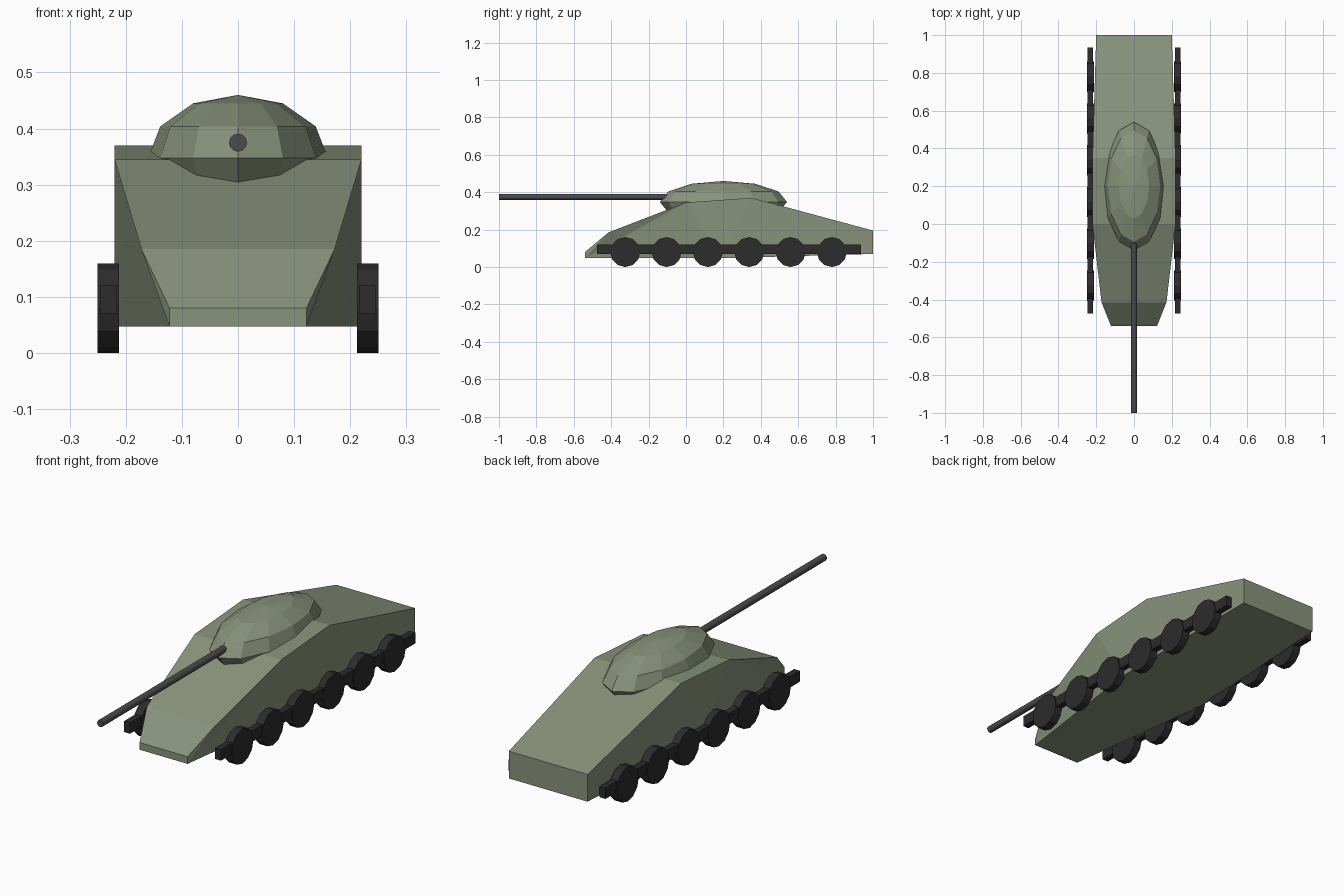
import bpy, math

if "Cube" in bpy.data.objects:
    bpy.data.objects.remove(bpy.data.objects["Cube"])

def material(name, c):
    m = bpy.data.materials.new(name)
    m.diffuse_color = (*c, 1)
    m.use_nodes = True
    m.node_tree.nodes["Principled BSDF"].inputs["Base Color"].default_value = m.diffuse_color
    return m

GREEN = material("olive_paint", (0.25, 0.29, 0.20))
STEEL = material("gun_steel", (0.07, 0.07, 0.07))
RUBBER = material("dark_rubber", (0.025, 0.025, 0.025))

def finish(name, mat):
    o = bpy.context.object
    o.name = name
    o.data.materials.append(mat)
    return o

def cylinder(name, r, depth, loc, rot, mat, sides=12):
    bpy.ops.mesh.primitive_cylinder_add(vertices=sides, radius=r, depth=depth, location=loc, rotation=rot)
    return finish(name, mat)

# Hull: half outline (x, y, z), mirrored to the other side
half = [(.122, -.54, .047), (.122, -.54, .08), (.172, -.415, .185), (.22, 0, .345),
        (.22, .35, .37), (.20, 1, .195), (.20, 1, .07), (.22, .2, .047)]
n = len(half)
verts = half + [(-x, y, z) for x, y, z in half]
side = [(0, 2, 1), (0, 3, 2), (0, 7, 3), (7, 4, 3), (7, 5, 4), (7, 6, 5)]
faces = [f[::-1] for f in side] + [tuple(i + n for i in f) for f in side]
faces = [f[::-1] for f in faces]
faces += [(i, (i + 1) % n, (i + 1) % n + n, i + n) for i in range(n)]
mesh = bpy.data.meshes.new("hull")
mesh.from_pydata(verts, [], faces)
hull = bpy.data.objects.new("hull", mesh)
bpy.context.collection.objects.link(hull)
bpy.context.view_layer.objects.active = hull
hull.select_set(True)
bpy.ops.object.mode_set(mode='EDIT')
bpy.ops.mesh.select_all(action='SELECT')
bpy.ops.mesh.normals_make_consistent(inside=False)
bpy.ops.object.mode_set(mode='OBJECT')
finish("hull", GREEN)

# Turret: low-poly flattened ball
bpy.ops.mesh.primitive_uv_sphere_add(segments=12, ring_count=6, radius=1, location=(0, .2, .348))
turret = finish("turret", GREEN)
turret.scale = (.16, .34, .112)

# Gun barrel
cylinder("gun_barrel", .016, 1.0, (0, -.5, .375), (math.pi / 2, 0, 0), STEEL)

# Running gear on both sides
for s, tag in ((1, "right"), (-1, "left")):
    bpy.ops.mesh.primitive_cube_add(size=1, location=(s * .231, .23, .095))
    finish("track_bar_" + tag, RUBBER).scale = (.03, 1.41, .05)
    for i in range(6):
        cylinder(f"wheel_{tag}_{i + 1}", .08, .038, (s * .231, -.325 + i * .221, .08),
                 (0, math.pi / 2, 0), RUBBER)
